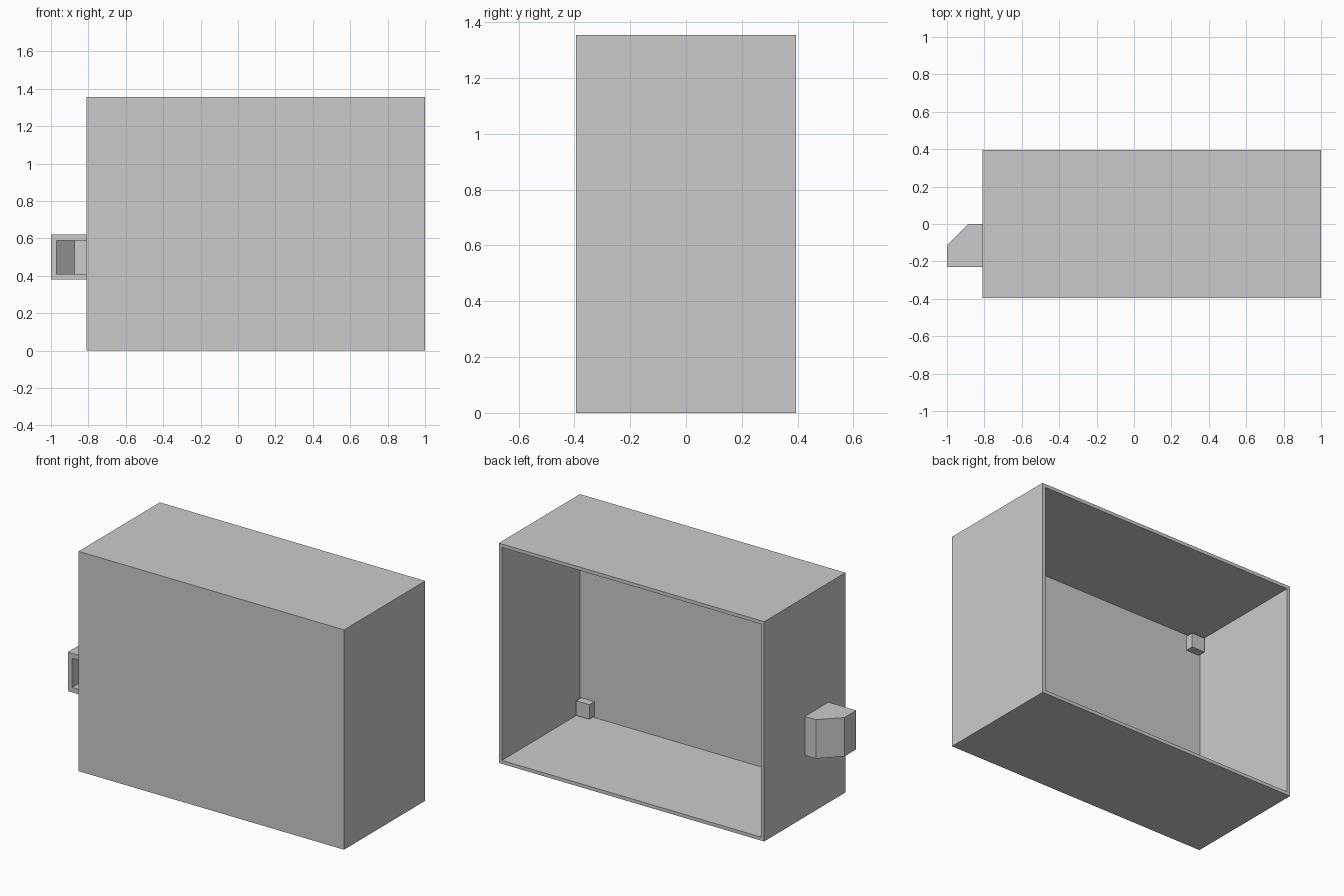
import bpy
import bmesh
from mathutils import Vector

if "Cube" in bpy.data.objects:
    bpy.data.objects.remove(bpy.data.objects["Cube"], do_unlink=True)

# Overall sizes
LEFT, RIGHT = 1.0, -0.81
FRONT, BACK = -0.395, 0.395
TOP = 1.355
WALL = 0.03

grey = bpy.data.materials.new("plain_grey")
grey.use_nodes = True
grey.diffuse_color = (0.6, 0.6, 0.6, 1)
grey.node_tree.nodes["Principled BSDF"].inputs["Base Color"].default_value = (0.6, 0.6, 0.6, 1)


def prism(name, outline, low, high):
    """Extrude an (x, y) outline from height low to height high."""
    bm = bmesh.new()
    base = bm.faces.new([bm.verts.new((x, y, low)) for x, y in outline])
    grown = bmesh.ops.extrude_face_region(bm, geom=[base], use_keep_orig=True)["geom"]
    bmesh.ops.translate(bm, vec=(0, 0, high - low),
                        verts=[v for v in grown if isinstance(v, bmesh.types.BMVert)])
    bmesh.ops.recalc_face_normals(bm, faces=bm.faces)
    mesh = bpy.data.meshes.new(name)
    bm.to_mesh(mesh)
    bm.free()
    mesh.materials.append(grey)
    obj = bpy.data.objects.new(name, mesh)
    bpy.context.collection.objects.link(obj)
    return obj


def rectangle(x0, x1, y0, y1):
    return [(x0, y0), (x1, y0), (x1, y1), (x0, y1)]


# Case: a box with its back inset and pushed in to leave thin walls
case = prism("case", rectangle(RIGHT, LEFT, FRONT, BACK), 0, TOP)
bm = bmesh.new()
bm.from_mesh(case.data)
bm.normal_update()
back = max(bm.faces, key=lambda f: f.calc_center_median().y)
bmesh.ops.inset_region(bm, faces=[back], thickness=WALL)
floor = bmesh.ops.extrude_discrete_faces(bm, faces=[back])["faces"][0]
bmesh.ops.translate(bm, vec=Vector((0, FRONT - BACK + WALL, 0)), verts=floor.verts)
bm.to_mesh(case.data)
bm.free()

# Small blocks in the inner corners of the case
BLOCK = 0.09
for side, x in (("left", LEFT - WALL - BLOCK), ("right", RIGHT + WALL)):
    for level, z in (("lower", WALL), ("upper", TOP - WALL - BLOCK)):
        prism(f"{level}_{side}_corner_block",
              rectangle(x, x + BLOCK, FRONT + WALL, FRONT + WALL + 0.05), z, z + BLOCK)

# Side hood: bevelled at the back, hollow and open to the front
hood = prism("side_hood", [(RIGHT, -0.23), (RIGHT, 0), (-0.885, 0),
                           (-1, -0.115), (-1, -0.23)], 0.38, 0.62)
cutter = prism("hood_cutter", [(RIGHT + WALL, -0.3), (RIGHT + WALL, -WALL), (-0.873, -WALL),
                               (-0.97, -0.127), (-0.97, -0.3)], 0.38 + WALL, 0.62 - WALL)
cutter.hide_render = True
cut = hood.modifiers.new("hollow", "BOOLEAN")
cut.operation = "DIFFERENCE"
cut.solver = "EXACT"
cut.object = cutter
bpy.context.view_layer.objects.active = hood
bpy.ops.object.modifier_apply(modifier=cut.name)
bpy.data.objects.remove(cutter, do_unlink=True)
